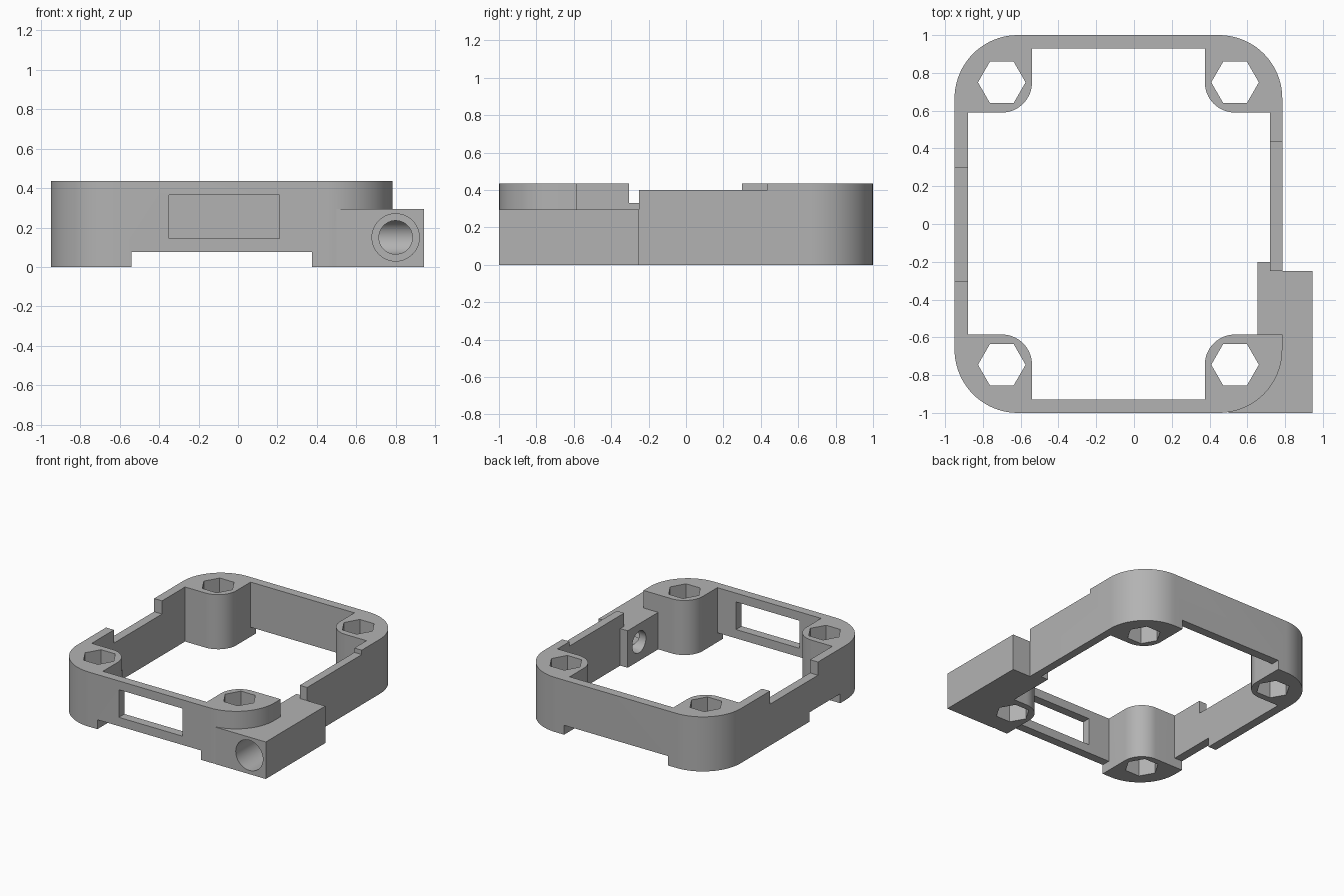
import bpy
import bmesh
from math import cos, sin, pi
from mathutils import Vector

if "Cube" in bpy.data.objects:
    bpy.data.objects.remove(bpy.data.objects["Cube"], do_unlink=True)

HEIGHT, BLOCK_TOP = 0.435, 0.295
LEFT, RIGHT = -0.95, 0.785
WALL = 0.07
BOSS_R, OUTER_R = 0.16, 0.335
BOSS_X = (-0.70, 0.535)
BOSS_Y = (-0.745, 0.75)

grey = bpy.data.materials.new("matte grey")
grey.use_nodes = True
colour = (0.45, 0.45, 0.45, 1)
grey.diffuse_color = colour
grey.node_tree.nodes["Principled BSDF"].inputs["Base Color"].default_value = colour


def arc(cx, cy, r, start, end, steps=16):
    """Points along a circular arc."""
    return [(cx + r * cos(start + (end - start) * i / steps),
             cy + r * sin(start + (end - start) * i / steps)) for i in range(steps + 1)]


def prism(name, outline, z0, z1):
    """Extrude a flat outline from z0 to z1."""
    bm = bmesh.new()
    face = bm.faces.new([bm.verts.new((x, y, z0)) for x, y in outline])
    out = bmesh.ops.extrude_face_region(bm, geom=[face])
    moved = [g for g in out["geom"] if isinstance(g, bmesh.types.BMVert)]
    bmesh.ops.translate(bm, verts=moved, vec=(0, 0, z1 - z0))
    bmesh.ops.recalc_face_normals(bm, faces=bm.faces)
    mesh = bpy.data.meshes.new(name)
    bm.to_mesh(mesh)
    bm.free()
    ob = bpy.data.objects.new(name, mesh)
    mesh.materials.append(grey)
    bpy.context.collection.objects.link(ob)
    return ob


def box(name, xs, ys, zs):
    (a, b), (c, d) = xs, ys
    return prism(name, [(a, c), (b, c), (b, d), (a, d)], *zs)


def bore(name, start, end, radius):
    """Round cutter between two points."""
    start, end = Vector(start), Vector(end)
    ob = prism(name, arc(0, 0, radius, 0, 2 * pi, 48)[:-1], 0, (end - start).length)
    turn = (end - start).to_track_quat('Z', 'Y').to_matrix().to_4x4()
    turn.translation = start
    ob.data.transform(turn)
    return ob


def combine(target, tool, operation='DIFFERENCE'):
    """Apply a boolean and discard the tool."""
    tool.hide_render = True
    mod = target.modifiers.new(tool.name, 'BOOLEAN')
    mod.operation = operation
    mod.solver = 'EXACT'
    mod.object = tool
    bpy.context.view_layer.objects.active = target
    bpy.ops.object.modifier_apply(modifier=mod.name)
    bpy.data.objects.remove(tool, do_unlink=True)


# Rounded outer shell
outer = []
for i, (sx, sy) in enumerate([(1, 1), (-1, 1), (-1, -1), (1, -1)]):
    cx = RIGHT - OUTER_R if sx > 0 else LEFT + OUTER_R
    outer += arc(cx, sy * (1 - OUTER_R), OUTER_R, i * pi / 2, (i + 1) * pi / 2, 20)
frame = prism("frame", outer, 0, HEIGHT)

# Cavity outline leaves a rounded boss in every corner
cavity = []
for i, (sx, sy) in enumerate([(1, 1), (-1, 1), (-1, -1), (1, -1)]):
    cx, cy = BOSS_X[sx > 0], BOSS_Y[sy > 0]
    wall_x = RIGHT - 0.065 if sx > 0 else LEFT + WALL
    wall_y = sy * (1 - WALL)
    run = [(wall_x, cy - sy * BOSS_R)]
    start = -sy * pi / 2
    run += arc(cx, cy, BOSS_R, start, start - sx * sy * pi / 2)
    run.append((cx - sx * BOSS_R, wall_y))
    cavity += run if sx * sy > 0 else run[::-1]
combine(frame, prism("cavity", cavity, -0.1, 0.6))

# Notches under the end walls and the side wall, cut-downs along the rims, window
inner_x = (BOSS_X[0] + BOSS_R, BOSS_X[1] - BOSS_R)
boss_end = BOSS_Y[0] + BOSS_R
cuts = [
    ("front_notch", inner_x, (-1.1, -0.9), (-0.1, 0.075)),
    ("back_notch", inner_x, (0.9, 1.1), (-0.1, 0.075)),
    ("side_notch", (-1.1, -0.86), (boss_end, -0.2), (-0.1, 0.075)),
    ("right_rim_cut", (-1.1, -0.86), (-0.305, 0.3), (0.33, 0.6)),
    ("left_rim_cut", (0.7, 1.0), (-0.26, 0.437), (0.40, 0.6)),
    ("block_clearance", (0.7, 1.0), (boss_end, -0.25), (BLOCK_TOP, 0.6)),
    ("window", (-0.35, 0.21), (-1.1, -0.9), (0.145, 0.365)),
]
for cut in cuts:
    combine(frame, box(*cut))

# Side block with its stepped inner end
block = [(0.5, -1), (0.945, -1), (0.945, -0.25), (0.75, -0.25), (0.75, -0.2),
         (0.655, -0.2), (0.655, -0.65), (0.5, -0.65)]
combine(frame, prism("side_block", block, 0, BLOCK_TOP), 'UNION')

# Stepped cable passage: in from the front, out to the cavity
px, py, pz = 0.80, -0.345, 0.15
combine(frame, bore("wide_bore", (px, -1.1, pz), (px, -0.55, pz), 0.12))
combine(frame, bore("narrow_bore", (px, -0.6, pz), (px, py, pz), 0.085))
combine(frame, bore("cross_bore", (0.6, py, pz), (px + 0.086, py, pz), 0.086))

# Hexagonal holes through the bosses
for cx in BOSS_X:
    for cy in BOSS_Y:
        combine(frame, prism("hex_hole", arc(cx, cy, 0.126, 0, 2 * pi, 6)[:-1], -0.1, 0.6))

bpy.ops.object.select_all(action='DESELECT')
frame.select_set(True)
bpy.context.view_layer.objects.active = frame
bpy.ops.object.shade_smooth_by_angle(angle=pi / 6)
